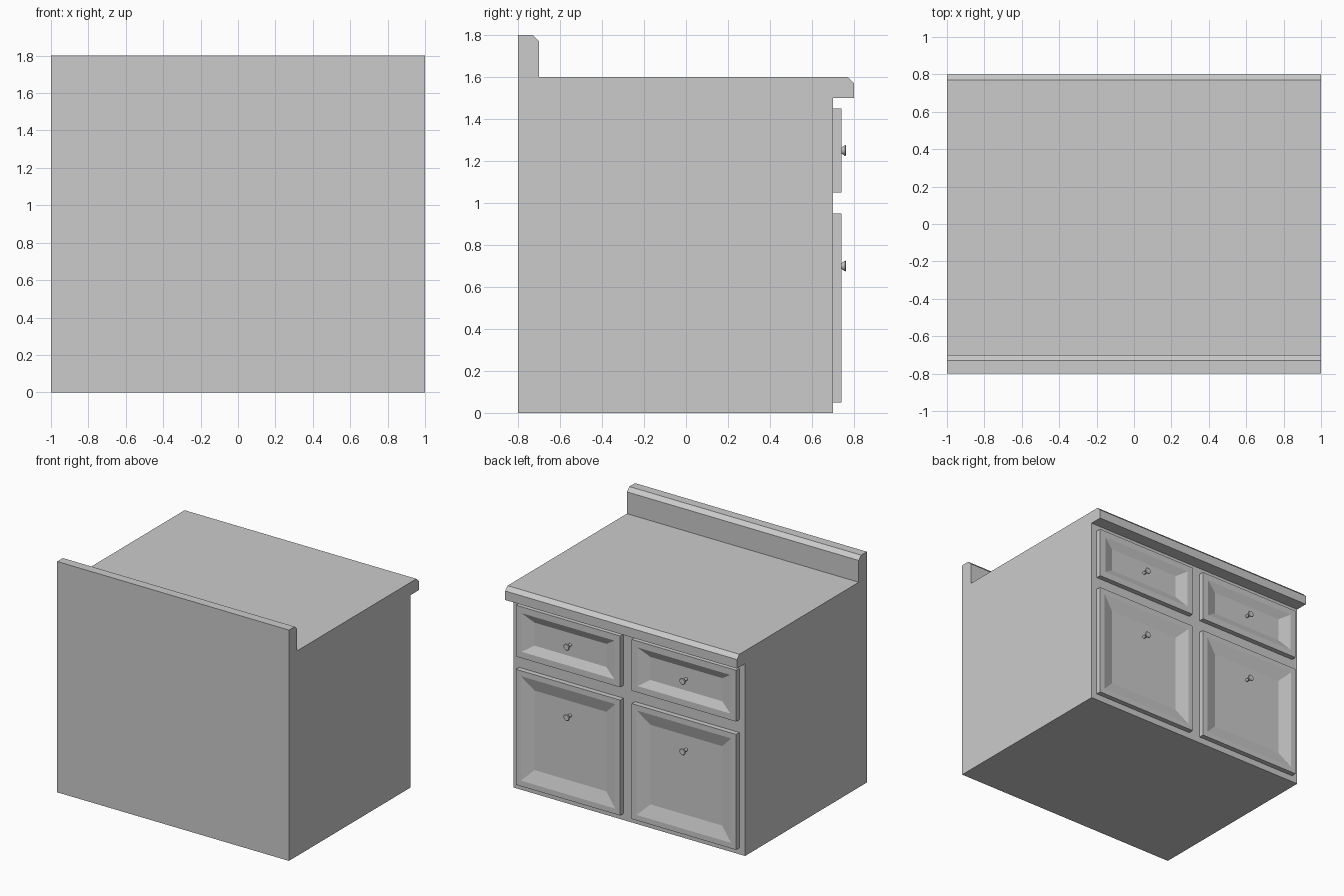
import bpy, bmesh
from math import cos, sin, tau
from mathutils import Vector

if "Cube" in bpy.data.objects:
    bpy.data.objects.remove(bpy.data.objects["Cube"])

FRONT = 0.7      # y of the cabinet face that carries the doors
THICK = 0.04     # door thickness
RECESS = 0.03    # depth of the sunken panel


def finish(name, bm):
    bmesh.ops.recalc_face_normals(bm, faces=bm.faces)
    mesh = bpy.data.meshes.new(name)
    bm.to_mesh(mesh)
    bm.free()
    obj = bpy.data.objects.new(name, mesh)
    bpy.context.collection.objects.link(obj)
    return obj


def panel_front(name, x, z, w, h, margin, slope_x, slope_z):
    """Slab with a framed, bevelled sunken panel on its +y side."""
    bm = bmesh.new()
    bmesh.ops.create_cube(bm, size=1)
    for v in bm.verts:
        v.co = Vector((x + v.co.x * w, FRONT + (v.co.y + 0.5) * THICK, z + v.co.z * h))
    bm.normal_update()
    face = max(bm.faces, key=lambda f: f.calc_center_median().y)
    bmesh.ops.inset_region(bm, faces=[face], thickness=margin)
    bmesh.ops.inset_region(bm, faces=[face], thickness=0.01)
    for v in face.verts:
        sx = 1 if v.co.x > x else -1
        sz = 1 if v.co.z > z else -1
        v.co = Vector((x + sx * (w / 2 - margin - slope_x),
                       FRONT + THICK - RECESS,
                       z + sz * (h / 2 - margin - slope_z)))
    return finish(name, bm)


def knob(name, x, z, sides=16):
    """Lathed stem flaring to a flat round head, along +y."""
    profile = [(0.012, 0.71), (0.012, 0.738), (0.026, 0.758), (0.022, 0.762)]
    bm = bmesh.new()
    rings = [[bm.verts.new((x + r * cos(tau * i / sides), y, z + r * sin(tau * i / sides)))
              for i in range(sides)] for r, y in profile]
    for a, b in zip(rings, rings[1:]):
        for i in range(sides):
            j = (i + 1) % sides
            bm.faces.new((a[i], a[j], b[j], b[i]))
    bm.faces.new(rings[0])
    bm.faces.new(rings[-1])
    return finish(name, bm)


# Cabinet body, overhanging worktop and backsplash as one side profile (y, z)
outline = [(-0.8, 0), (0.7, 0), (0.7, 1.5), (0.8, 1.5), (0.8, 1.57), (0.77, 1.6),
           (-0.7, 1.6), (-0.7, 1.77), (-0.73, 1.8), (-0.8, 1.8)]
bm = bmesh.new()
side = bm.faces.new([bm.verts.new((-1, y, z)) for y, z in outline])
ext = bmesh.ops.extrude_face_region(bm, geom=[side], use_keep_orig=True)
bmesh.ops.translate(bm, vec=(2, 0, 0),
                    verts=[g for g in ext["geom"] if isinstance(g, bmesh.types.BMVert)])
finish("cabinet_body", bm)

# Drawers above doors, with a knob in the middle of each
for label, x in (("left", -0.5), ("right", 0.5)):
    panel_front(label + "_drawer", x, 1.25, 0.9, 0.4, 0.07, 0.07, 0.04)
    panel_front(label + "_door", x, 0.5, 0.9, 0.9, 0.06, 0.08, 0.08)
    knob(label + "_drawer_knob", x, 1.25)
    knob(label + "_door_knob", x, 0.7)
